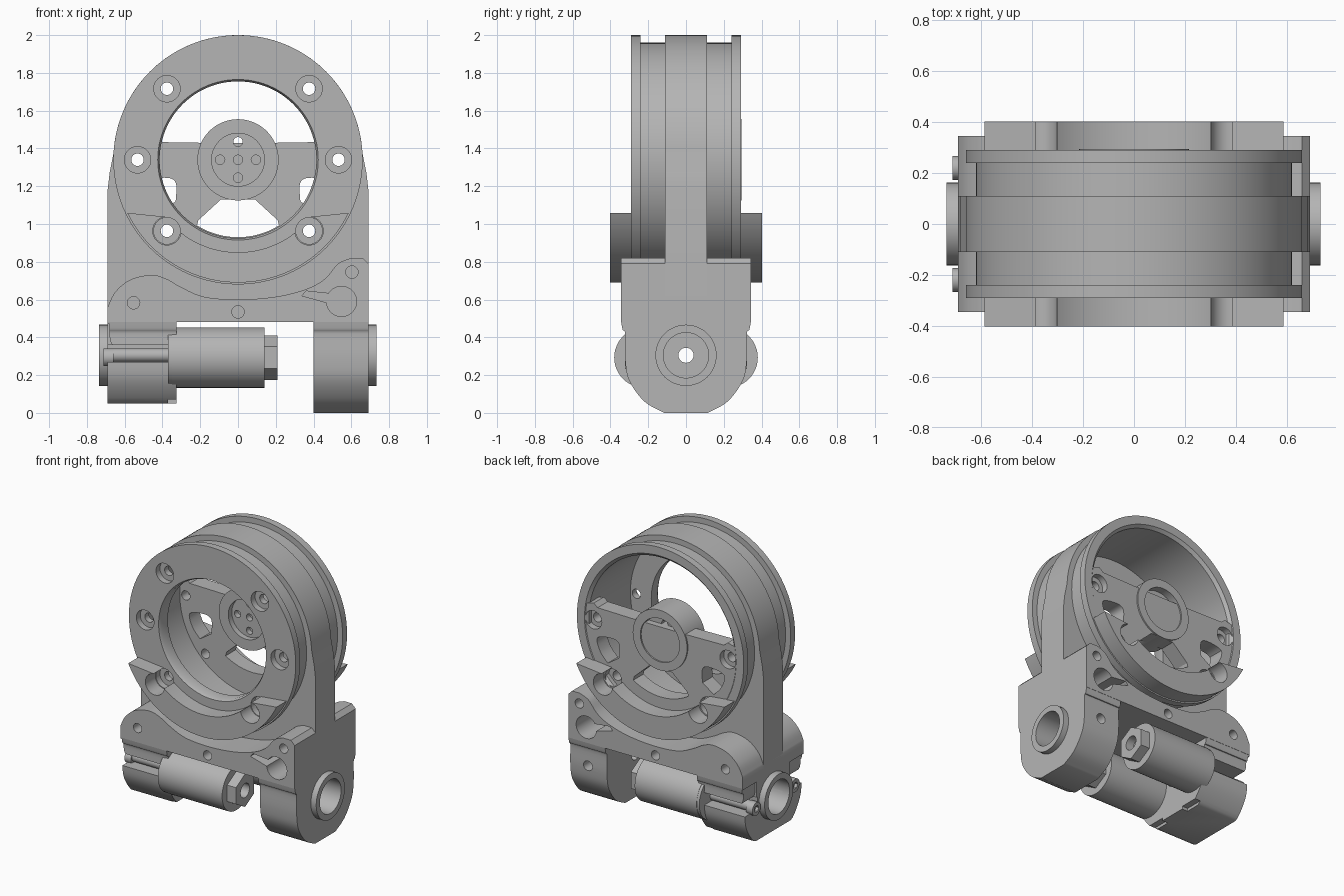
import bpy, bmesh, math
from mathutils import Vector

cube = bpy.data.objects.get("Cube")
if cube:
    bpy.data.objects.remove(cube, do_unlink=True)

metal = bpy.data.materials.new("grey_metal")
metal.use_nodes = True
GREY = (0.46, 0.46, 0.46, 1)
metal.diffuse_color = GREY
metal.node_tree.nodes["Principled BSDF"].inputs["Base Color"].default_value = GREY

CZ = 1.34     # ring axis height
PZ = 0.305    # pivot axis height


def make(name, bm):
    bmesh.ops.recalc_face_normals(bm, faces=bm.faces[:])
    mesh = bpy.data.meshes.new(name)
    bm.to_mesh(mesh)
    bm.free()
    ob = bpy.data.objects.new(name, mesh)
    bpy.context.collection.objects.link(ob)
    mesh.materials.append(metal)
    return ob


def prism(name, pts, axis, a, b):
    """Extrude a profile: axis y takes (x, z) points, axis x takes (y, z)."""
    bm = bmesh.new()
    place = (lambda p: (p[0], a, p[1])) if axis == "y" else (lambda p: (a, p[0], p[1]))
    face = bm.faces.new([bm.verts.new(place(p)) for p in pts])
    grown = bmesh.ops.extrude_face_region(bm, geom=[face])["geom"]
    move = Vector((0, b - a, 0)) if axis == "y" else Vector((b - a, 0, 0))
    bmesh.ops.translate(bm, vec=move, verts=[v for v in grown if isinstance(v, bmesh.types.BMVert)])
    return make(name, bm)


def arc(cx, cz, r, start, end, n):
    steps = [math.radians(start + (end - start) * i / n) for i in range(n + 1)]
    return [(cx + r * math.cos(t), cz + r * math.sin(t)) for t in steps]


def rod(name, c, r, axis, a, b, n=40):
    return prism(name, arc(c[0], c[1], r, 0, 360, n)[:-1], axis, a, b)


def lathe(name, profile, n=96):
    """Spin a closed (radius, y) profile about the ring axis."""
    bm = bmesh.new()
    rows = []
    for i in range(n):
        t = 2 * math.pi * i / n
        rows.append([bm.verts.new((r * math.cos(t), y, CZ + r * math.sin(t))) for r, y in profile])
    for i in range(n):
        p, q = rows[i], rows[(i + 1) % n]
        for j in range(len(profile)):
            k = (j + 1) % len(profile)
            bm.faces.new((p[j], p[k], q[k], q[j]))
    return make(name, bm)


def cut(ob, *cutters):
    bpy.context.view_layer.objects.active = ob
    for c in cutters:
        mod = ob.modifiers.new("cut", "BOOLEAN")
        mod.operation, mod.solver, mod.object = "DIFFERENCE", "EXACT", c
        bpy.ops.object.modifier_apply(modifier=mod.name)
        bpy.data.objects.remove(c, do_unlink=True)


def smooth(pts, n=5):
    """Catmull-Rom curve through the points."""
    p = [Vector(q) for q in [pts[0]] + pts + [pts[-1]]]
    out = []
    for i in range(1, len(p) - 2):
        a, b, c, d = p[i - 1:i + 3]
        for s in range(n):
            t = s / n
            out.append(0.5 * (2 * b + (c - a) * t + (2 * a - 5 * b + 4 * c - d) * t * t
                              + (3 * b - a - 3 * c + d) * t ** 3))
    return [tuple(v) for v in out] + [pts[-1]]


def bolts(angles):
    return [(0.532 * math.cos(math.radians(t)), CZ + 0.532 * math.sin(math.radians(t))) for t in angles]


def hole(c, r, a, b, n=32):
    return rod("cutter", c, r, "y", a, b, n)


# Flanged housing with a front wall and an open back
housing = lathe("ring_housing", [
    (0.425, -0.29), (0.66, -0.29), (0.66, -0.24), (0.62, -0.24), (0.62, 0.24), (0.66, 0.24),
    (0.66, 0.29), (0.6, 0.29), (0.58, 0.27), (0.58, -0.2), (0.415, -0.2), (0.415, -0.27)])
for c in bolts((0, 45, 135, 180, 225, 315)):
    cut(housing, hole(c, 0.07, -0.5, -0.245), hole(c, 0.033, -0.4, -0.1))

# Central upright band that carries the ring
band = prism("central_upright", [(-0.69, 0.48), (0.69, 0.48), (0.69, 1.18), (0.68, 1.27)]
             + arc(0, CZ, 0.66, 3, 177, 64) + [(-0.68, 1.27), (-0.69, 1.18)], "y", -0.11, 0.11)
cut(band, hole((0, CZ), 0.585, -0.5, 0.5, 96))

# Back plate: lower half disc with arms and three windows
plate = prism("back_plate", arc(0, CZ, 0.6, 170, 370, 64)
              + [(0.53, 1.46), (0.5, 1.435), (0.2, 1.43), (-0.2, 1.43), (-0.5, 1.435), (-0.53, 1.46)],
              "y", 0.17, 0.285)
for s in (-1, 1):
    window = smooth([(0.33, 1.12), (0.33, 1.22), (0.39, 1.245), (0.5, 1.22), (0.48, 1.13), (0.42, 1.06)])
    cut(plate, prism("cutter", [(s * x, z) for x, z in window], "y", 0, 0.5))
cut(plate, prism("cutter", [(-0.09, 1.13), (0.09, 1.13), (0.21, 1.02)]
                 + arc(0, CZ, 0.41, -58, -122, 12) + [(-0.21, 1.02)], "y", 0, 0.5))
for c in bolts((0, 180, 225, 315)):
    cut(plate, hole(c, 0.065, 0.24, 0.5), hole(c, 0.033, 0, 0.5))

# Centre hub with recessed faces and five holes
hub = rod("centre_hub", (0, CZ), 0.215, "y", 0.09, 0.295, 64)
cut(hub, hole((0, CZ), 0.14, 0, 0.13, 48), hole((0, CZ), 0.155, 0.24, 0.5, 48))
for x, z in ((0, 0), (1, 0), (-1, 0), (0, 1), (0, -1)):
    cut(hub, hole((x * 0.095, CZ + z * 0.095), 0.025, 0, 0.5, 20))

# Crescent saddles below the ring, front and back
for name, a, b in (("front_saddle", -0.403, -0.28), ("back_saddle", 0.28, 0.403)):
    saddle = prism(name, arc(0, CZ, 0.65, 205.6, 334.4, 48) + arc(0, CZ, 0.49, -38, -142, 40),
                   "y", a, b)
    for c in bolts((225, 315)):
        cut(saddle, hole(c, 0.075, -0.6, 0.6))

# Wavy base block with keyhole and pin holes
wave = smooth([(0.6, 0.82), (0.53, 0.79), (0.46, 0.71), (0.36, 0.655), (0.2, 0.615), (0, 0.6),
               (-0.18, 0.615), (-0.3, 0.665), (-0.38, 0.71), (-0.46, 0.73), (-0.57, 0.705),
               (-0.65, 0.64), (-0.69, 0.56)])
base = prism("wavy_base", [(-0.69, 0.48), (0.69, 0.48), (0.69, 0.79), (0.66, 0.82)] + wave,
             "y", -0.345, 0.345)
for a, b in ((-0.5, -0.12), (0.12, 0.5)):
    cut(base, hole((0.548, 0.59), 0.08, a, b),
        prism("cutter", [(0.34, 0.62), (0.5, 0.575), (0.5, 0.63), (0.36, 0.645)], "y", a, b))
    for c in ((-0.553, 0.583), (0, 0.535), (0.603, 0.745)):
        cut(base, hole(c, 0.033, a * 0.7 + b * 0.3 if a < 0 else 0.24, b if a > 0 else -0.24, 20))


# Pivot lugs
def lug_profile(bottom):
    side = smooth([(0.345, 0.49), (0.335, 0.44), (0.322, 0.42), (0.322, 0.28), (0.3, 0.17),
                   (0.22, 0.06), (0.115, 0)])
    side = [(y, max(z, bottom)) for y, z in side]
    side = [p for i, p in enumerate(side) if i == 0 or p[1] != side[i - 1][1]]
    return side + [(-y, z) for y, z in reversed(side)]


right_lug = prism("left_side_lug", lug_profile(0), "x", 0.4, 0.69)
cut(right_lug, hole((0.55, PZ), 0.035, 0.2, 0.5, 20))
left_lug = prism("right_side_lug", lug_profile(0.05), "x", -0.69, -0.325)

# Screw channels and a step along the clamp lug
for s in (-1, 1):
    cut(left_lug, prism("cutter", [(s * y, z) for y, z in
                                   ((0.18, 0.27), (0.5, 0.27), (0.5, 0.36), (0.18, 0.36))],
                        "x", -0.8, -0.34))
    corner = [(-0.8, 0.34)] + arc(-0.58, 0.41, 0.1, 270, 180, 8) + [(-0.68, 0.47), (-0.8, 0.47)]
    cut(left_lug, prism("cutter", corner, "y", *((0.19, 0.5) if s > 0 else (-0.5, -0.19))))
    cut(left_lug, prism("cutter", [(s * 0.1, 0), (s * 0.5, 0), (s * 0.5, 0.07), (s * 0.1, 0.07)],
                        "x", -0.37, -0.3))

# Bearing bosses and bores on both lugs
for lug, name, sign, end in ((right_lug, "left_boss", 1, 0.732), (left_lug, "right_boss", -1, 0.735)):
    boss = rod(name, (0, PZ), 0.162, "x", sign * 0.68, sign * end, 48)
    for part in (boss, lug):
        cut(part, rod("cutter", (0, PZ), 0.12, "x", sign * 0.46, sign * 0.9, 40))
    cut(lug, rod("cutter", (0, PZ), 0.04, "x", sign * 0.2, sign * 0.9, 24))

# Twin actuator barrels with hex nuts and clamp screws
for side, y in (("front", -0.22), ("back", 0.22)):
    c = (y, 0.293)
    rod(side + "_barrel", c, 0.16, "x", -0.35, 0.14, 48)
    nut = prism(side + "_hex_nut", arc(c[0], c[1], 0.118, 30, 330, 5), "x", 0.135, 0.21)
    cut(nut, rod("cutter", c, 0.05, "x", 0.15, 0.4, 24))
    rod(side + "_clamp_collar", c, 0.158, "x", -0.37, -0.33, 48)
    rod(side + "_screw_shank", (y, PZ), 0.036, "x", -0.69, -0.33, 24)
    head = rod(side + "_screw_head", (y, PZ - 0.01), 0.047, "x", -0.712, -0.66, 24)
    cut(head, prism("cutter", arc(y, PZ - 0.01, 0.025, 0, 300, 5), "x", -0.8, -0.69))

# Smooth the round walls and keep the machined edges crisp
bpy.ops.object.select_all(action="DESELECT")
for ob in bpy.context.collection.objects:
    if ob.type == "MESH" and metal.name in ob.data.materials:
        ob.select_set(True)
        bpy.context.view_layer.objects.active = ob
bpy.ops.object.shade_smooth_by_angle(angle=math.radians(30))
